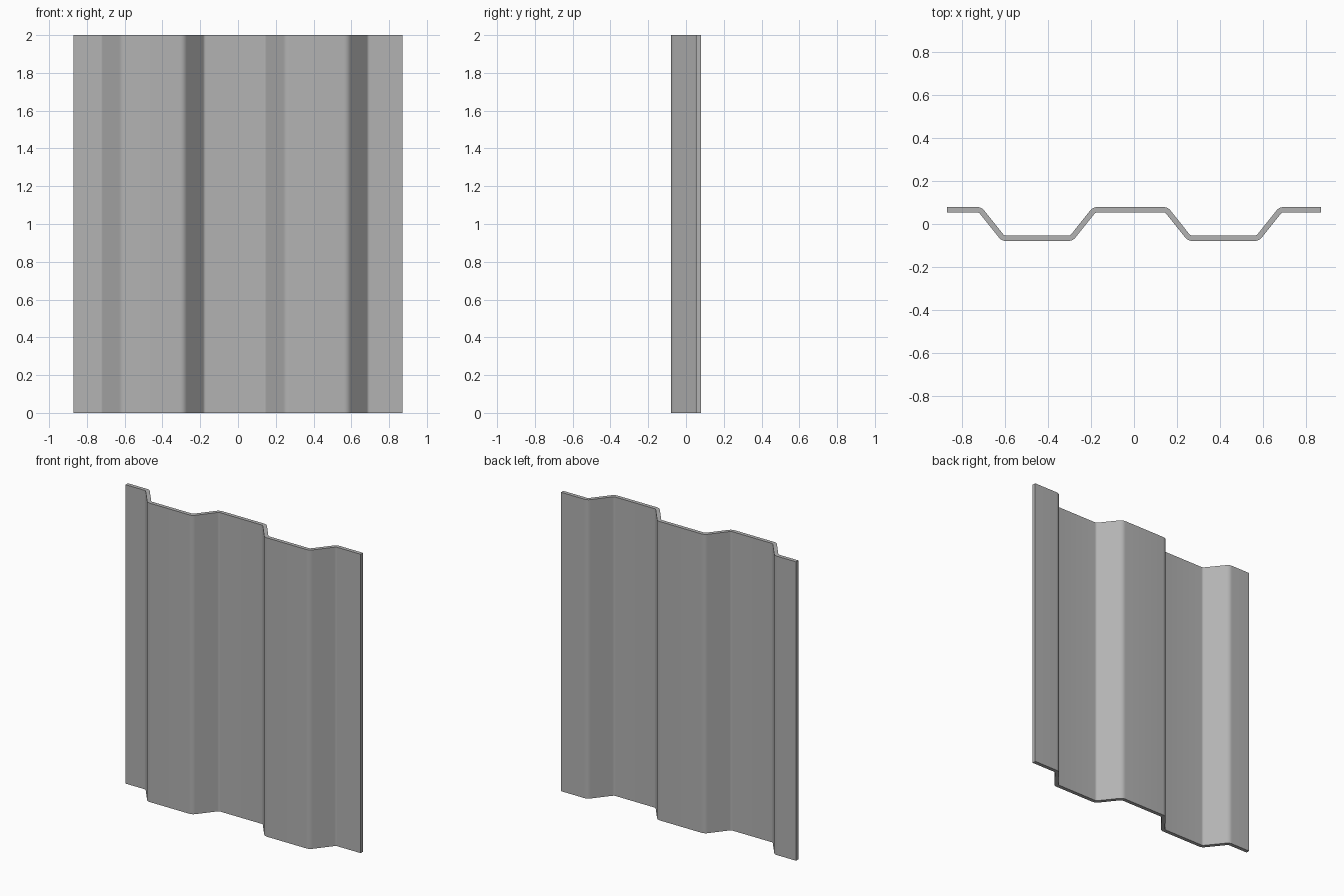
import bpy
import bmesh
from math import tan
from mathutils import Vector

cube = bpy.data.objects.get("Cube")
if cube:
    bpy.data.objects.remove(cube, do_unlink=True)

HEIGHT, HALF_WIDTH, THICK = 2.0, 0.87, 0.025
DEPTH = 0.0665          # centre line of the sheet, in front of and behind the middle
PITCH = 0.867           # distance between repeated ribs
BEND_RADIUS, BEND_STEPS = 0.032, 6

# Flat grey metal
steel = bpy.data.materials.new("grey steel")
steel.use_nodes = True
GREY = (0.45, 0.45, 0.45, 1)
steel.diffuse_color = GREY
steel.node_tree.nodes["Principled BSDF"].inputs["Base Color"].default_value = GREY

# Folded centre line with sharp corners
corners = [Vector((-HALF_WIDTH, DEPTH))]
for rib in range(2):
    for x, side in ((-0.716, 1), (-0.61, -1), (-0.291, -1), (-0.185, 1)):
        corners.append(Vector((x + rib * PITCH, side * DEPTH)))
corners.append(Vector((HALF_WIDTH, DEPTH)))


def rounded(points):
    """Replace each inner corner by a short bend."""
    path = [points[0]]
    for before, corner, after in zip(points, points[1:], points[2:]):
        to_a, to_b = (before - corner).normalized(), (after - corner).normalized()
        reach = BEND_RADIUS * tan((-to_a).angle(to_b) / 2)
        a, b = corner + to_a * reach, corner + to_b * reach
        for i in range(BEND_STEPS + 1):
            t = i / BEND_STEPS
            path.append(a * (1 - t) ** 2 + corner * 2 * t * (1 - t) + b * t ** 2)
    return path + [points[-1]]


# Sheet: raise the centre line to full height
bm = bmesh.new()
columns = [[bm.verts.new((p.x, p.y, z)) for z in (0, HEIGHT)] for p in rounded(corners)]
for (a, b), (c, d) in zip(columns, columns[1:]):
    bm.faces.new((a, c, d, b))
mesh = bpy.data.meshes.new("corrugated_sheet")
bm.to_mesh(mesh)
bm.free()
mesh.materials.append(steel)
sheet = bpy.data.objects.new("corrugated_sheet", mesh)
bpy.context.collection.objects.link(sheet)

# Thickness, then smooth bends with crisp rims
bpy.ops.object.select_all(action="DESELECT")
sheet.select_set(True)
bpy.context.view_layer.objects.active = sheet
solid = sheet.modifiers.new("thickness", "SOLIDIFY")
solid.thickness = THICK
solid.offset = 0
solid.use_even_offset = True
bpy.ops.object.modifier_apply(modifier=solid.name)
bpy.ops.object.shade_smooth_by_angle()
